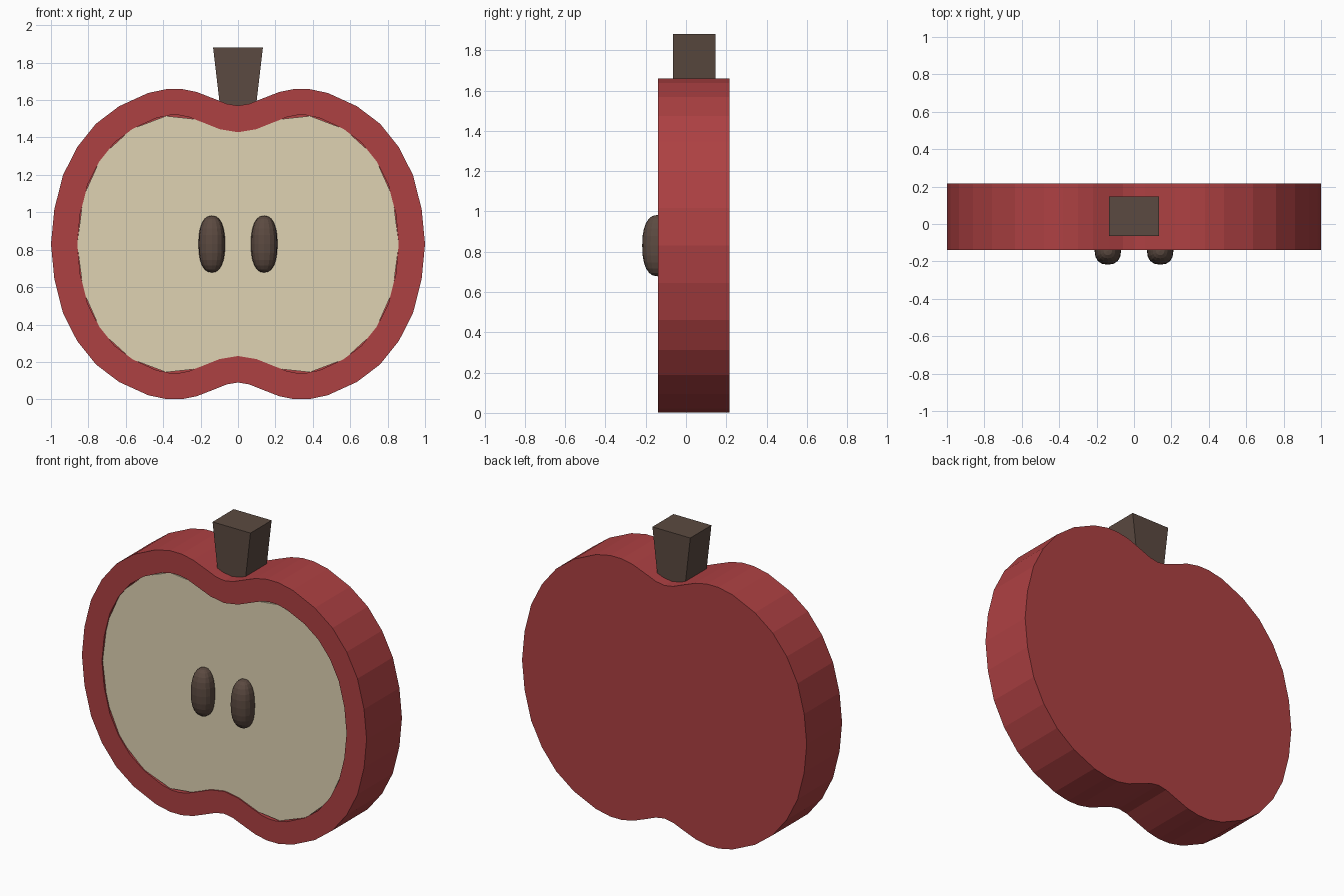
import bpy, bmesh, math

if "Cube" in bpy.data.objects:
    bpy.data.objects.remove(bpy.data.objects["Cube"])

MID = 0.83  # height of the horizontal symmetry line


def material(name, rgb):
    m = bpy.data.materials.new(name)
    m.diffuse_color = (*rgb, 1)
    m.use_nodes = True
    m.node_tree.nodes["Principled BSDF"].inputs["Base Color"].default_value = m.diffuse_color
    return m


RED = material("red_skin", (0.42, 0.052, 0.055))
CREAM = material("cream_flesh", (0.74, 0.65, 0.45))
BROWN = material("brown", (0.105, 0.068, 0.052))


def finish(bm, name, mat):
    bmesh.ops.recalc_face_normals(bm, faces=bm.faces)
    me = bpy.data.meshes.new(name)
    bm.to_mesh(me)
    bm.free()
    me.materials.append(mat)
    ob = bpy.data.objects.new(name, me)
    bpy.context.collection.objects.link(ob)
    return ob


def full_outline(quarter):
    """Mirror a top-right quarter (top dip to side) into a closed outline."""
    right = quarter + [(x, 2 * MID - z) for x, z in quarter[-2::-1]]
    return right + [(-x, z) for x, z in right[-2:0:-1]]


def slab(outline, y0, y1):
    """Extrude an outline from y0 to y1; returns bmesh and its front face."""
    bm = bmesh.new()
    front = bm.faces.new([bm.verts.new((x, y0, z)) for x, z in outline])
    back = [bm.verts.new((x, y1, z)) for x, z in outline]
    bm.faces.new(back[::-1])
    fv = list(front.verts)
    for i in range(len(fv)):
        j = (i + 1) % len(fv)
        bm.faces.new((fv[j], fv[i], back[i], back[j]))
    bmesh.ops.recalc_face_normals(bm, faces=bm.faces)
    return bm, front


# Skin: thick apple outline with a pocket sunk into the front
skin = [(0, 1.57), (0.06, 1.58), (0.13, 1.608), (0.22, 1.643), (0.30, 1.659),
        (0.38, 1.659), (0.48, 1.638), (0.636, 1.567), (0.76, 1.473),
        (0.86, 1.348), (0.936, 1.198), (0.982, 1.016), (1.0, MID)]
bm, front = slab(full_outline(skin), -0.138, 0.217)
bmesh.ops.inset_region(bm, faces=[front], thickness=0.14, use_even_offset=True)
pocket = bmesh.ops.extrude_face_region(bm, geom=[front])["geom"]
for v in [g for g in pocket if isinstance(g, bmesh.types.BMVert)]:
    v.co.y += 0.05
if front.is_valid:
    bm.faces.remove(front)
finish(bm, "apple_skin", RED)

# Flesh: coarser plate filling the pocket
flesh = [(0, 1.43), (0.20, 1.495), (0.385, 1.515), (0.57, 1.445),
         (0.73, 1.30), (0.828, 1.08), (0.86, MID)]
bm, _ = slab(full_outline(flesh), -0.130, -0.09)
finish(bm, "apple_flesh", CREAM)

# Seeds: slightly boxy ellipsoids
for side, label in ((-1, "left"), (1, "right")):
    bm = bmesh.new()
    bmesh.ops.create_uvsphere(bm, u_segments=16, v_segments=12, radius=1)
    for v in bm.verts:
        x, y, z = (math.copysign(abs(c) ** 0.85, c) for c in v.co)
        v.co = (side * 0.14 + 0.071 * x, -0.142 + 0.0755 * y, MID + 0.152 * z)
    finish(bm, "seed_" + label, BROWN)

# Stem: block flaring towards the top
bm = bmesh.new()
bmesh.ops.create_cube(bm, size=2)
for v in bm.verts:
    w, z = (0.133, 1.88) if v.co.z > 0 else (0.092, 1.53)
    v.co = (v.co.x * w, 0.041 + v.co.y * 0.106, z)
finish(bm, "stem", BROWN)
